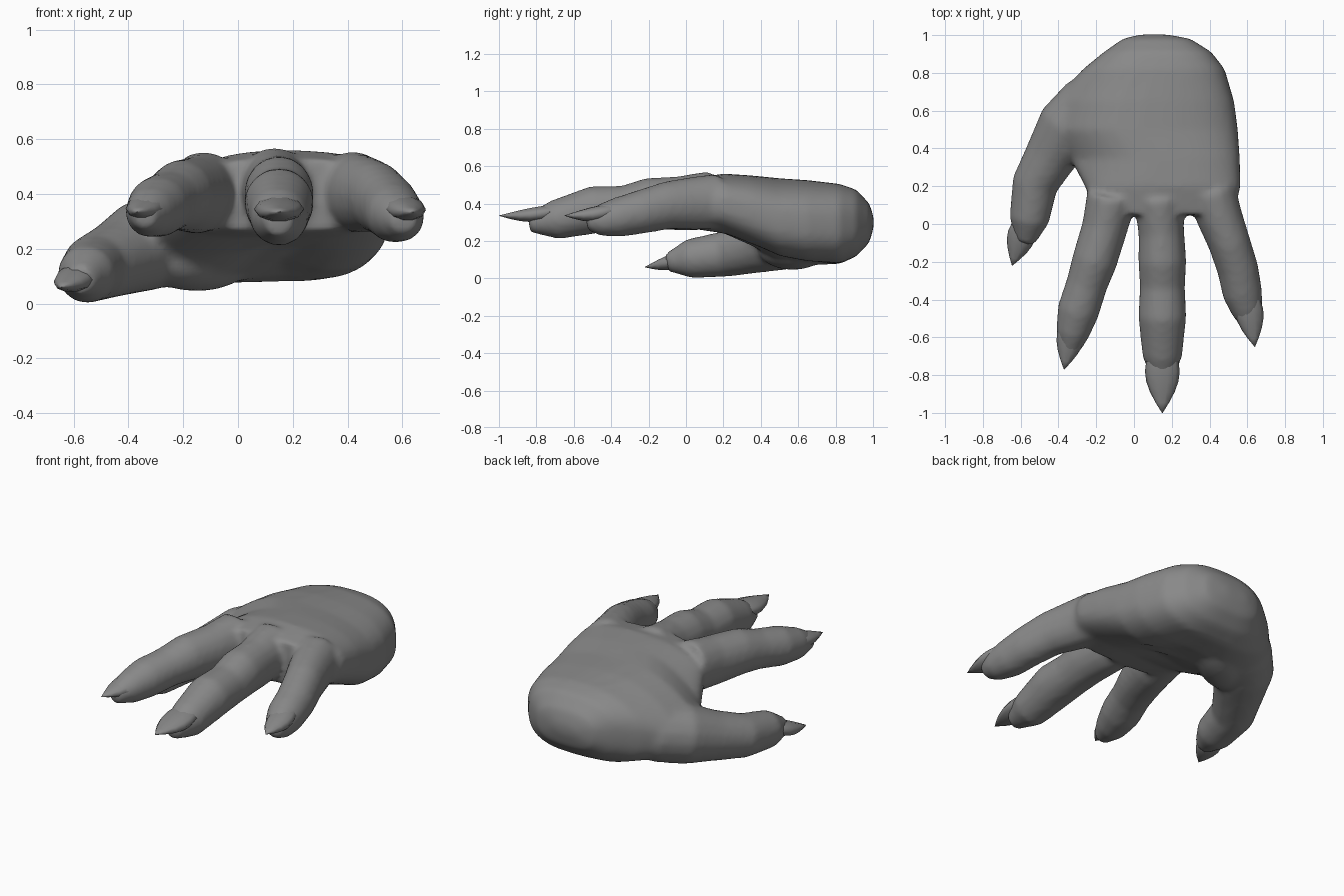
import bpy, bmesh, math
from mathutils import Matrix, Vector

if "Cube" in bpy.data.objects:
    bpy.data.objects.remove(bpy.data.objects["Cube"])

skin = bpy.data.materials.new("grey skin")
skin.diffuse_color = (0.25, 0.25, 0.25, 1)
skin.use_nodes = True
skin.node_tree.nodes["Principled BSDF"].inputs["Base Color"].default_value = skin.diffuse_color


def loft(bm, rings):
    """Skin a closed tube through a list of point rings."""
    vs = [[bm.verts.new(p) for p in r] for r in rings]
    n = len(vs[0])
    for a, b in zip(vs, vs[1:]):
        for i in range(n):
            bm.faces.new((a[i], a[(i + 1) % n], b[(i + 1) % n], b[i]))
    bm.faces.new(vs[0])
    bm.faces.new(vs[-1])


def finish(bm, name):
    bmesh.ops.recalc_face_normals(bm, faces=bm.faces)
    me = bpy.data.meshes.new(name)
    bm.to_mesh(me)
    bm.free()
    ob = bpy.data.objects.new(name, me)
    bpy.context.collection.objects.link(ob)
    me.materials.append(skin)
    for p in me.polygons:
        p.use_smooth = True
    return ob


def palm_ring(y, x0, x1, z0, z1, n=40):
    """Rounded-box section: left shoulder slopes down, underside is hollowed."""
    drop = 0.22 * math.exp(-((y - 0.5) / 0.25) ** 2)
    hollow = 0.08 * math.exp(-((y - 0.48) / 0.22) ** 2)
    ring = []
    for i in range(n):
        a = 2 * math.pi * i / n
        c, s = math.cos(a), math.sin(a)
        u = math.copysign(abs(c) ** 0.75, c)
        v = math.copysign(abs(s) ** 0.75, s)
        x = (x0 + x1) / 2 + u * (x1 - x0) / 2
        z = (z0 + z1) / 2 + v * (z1 - z0) / 2
        if u < 0:
            z -= drop * u * u * (v + 1) / 2
        if v < 0:
            z -= v * hollow * math.exp(-((x - 0.14) / 0.16) ** 2)
        ring.append((x, y, z))
    return ring


def tube(bm, path, deep, n=16):
    """Tube through (x, y, z, radius) stations, taller by deep near the knuckles."""
    pts = [Vector(p[:3]) for p in path]
    rings = []
    for i, p in enumerate(pts):
        d = (pts[min(i + 1, len(pts) - 1)] - pts[max(i - 1, 0)]).normalized()
        side = d.cross(Vector((0, 0, 1))).normalized()
        up = side.cross(d)
        w = path[i][3]
        h = w + deep * min(1, max(0, (p.y + 0.35) / 0.3))
        rings.append([p + side * w * math.cos(t) + up * h * math.sin(t)
                      for t in (2 * math.pi * k / n for k in range(n))])
    loft(bm, rings)


# palm: y, left, right, bottom, top
palm = [(1.003, 0.03, 0.18, 0.27, 0.33), (0.98, -0.06, 0.3, 0.19, 0.4),
        (0.91, -0.16, 0.41, 0.115, 0.475), (0.82, -0.27, 0.48, 0.07, 0.505),
        (0.65, -0.43, 0.53, 0.06, 0.525), (0.5, -0.5, 0.55, 0.08, 0.535),
        (0.35, -0.34, 0.56, 0.16, 0.55), (0.2, -0.26, 0.565, 0.23, 0.56),
        (0.05, -0.2, 0.52, 0.26, 0.53)]

# digits: x, y, z, radius
thumb = [(-0.12, 0.72, 0.25, 0.1), (-0.24, 0.63, 0.235, 0.165), (-0.35, 0.51, 0.21, 0.168),
         (-0.44, 0.36, 0.165, 0.14), (-0.525, 0.21, 0.13, 0.123),
         (-0.555, 0.02, 0.105, 0.106), (-0.575, -0.1, 0.085, 0.05)]
index = [(-0.12, 0.15, 0.41, 0.13), (-0.155, -0.02, 0.395, 0.122), (-0.21, -0.2, 0.395, 0.12),
         (-0.25, -0.32, 0.375, 0.11), (-0.295, -0.46, 0.352, 0.112),
         (-0.325, -0.58, 0.33, 0.09), (-0.345, -0.69, 0.315, 0.045)]
middle = [(0.13, 0.14, 0.425, 0.13), (0.145, -0.05, 0.402, 0.122), (0.15, -0.2, 0.4, 0.128),
          (0.15, -0.33, 0.375, 0.12), (0.15, -0.49, 0.367, 0.128),
          (0.15, -0.7, 0.313, 0.106), (0.15, -0.84, 0.295, 0.05)]
little = [(0.41, 0.17, 0.41, 0.13), (0.455, 0.03, 0.4, 0.122), (0.505, -0.1, 0.39, 0.112),
          (0.55, -0.24, 0.355, 0.11), (0.575, -0.37, 0.325, 0.106),
          (0.598, -0.46, 0.31, 0.085), (0.608, -0.53, 0.305, 0.05)]

# hand: palm, digits and thumb pad fused into one smooth skin
bm = bmesh.new()
loft(bm, [palm_ring(*p) for p in palm])
tube(bm, thumb, 0)
for finger in (index, middle, little):
    tube(bm, finger, 0.02)
pad = Matrix.LocRotScale(Vector((-0.15, 0.57, 0.165)), Matrix.Rotation(0.7, 3, 'Z').to_quaternion(),
                         Vector((0.25, 0.14, 0.12)))
bmesh.ops.create_uvsphere(bm, u_segments=20, v_segments=12, radius=1, matrix=pad)
hand = finish(bm, "hand")
fuse = hand.modifiers.new("fuse", 'REMESH')
fuse.mode = 'VOXEL'
fuse.voxel_size = 0.018
fuse.use_smooth_shade = True
soft = hand.modifiers.new("soften", 'SMOOTH')
soft.factor = 0.5
soft.iterations = 6

# claws: flattened hooked spikes rising out of the nail beds
claws = {
    "thumb_claw": ((-0.57, 0.02, 0.125), (-0.645, -0.22, 0.06), 0.075),
    "index_claw": ((-0.315, -0.5, 0.38), (-0.37, -0.77, 0.335), 0.075),
    "middle_claw": ((0.15, -0.67, 0.365), (0.15, -1.0, 0.335), 0.092),
    "little_claw": ((0.595, -0.37, 0.37), (0.64, -0.65, 0.335), 0.075),
}
for name, (base, tip, w) in claws.items():
    base, tip = Vector(base), Vector(tip)
    d = (tip - base).normalized()
    side = d.cross(Vector((0, 0, 1))).normalized()
    up = side.cross(d)
    rings = []
    for k in range(7):
        t = k / 6
        s = 0.02 + 0.98 * math.sin(math.pi * (0.25 + 0.75 * t))
        c = base.lerp(tip, t) - up * 0.012 * math.sin(math.pi * t)
        rings.append([c + s * (side * w * math.cos(a) + up * 0.042 * math.sin(a))
                      for a in (math.pi * j / 5 for j in range(10))])
    bm = bmesh.new()
    loft(bm, rings)
    finish(bm, name)
